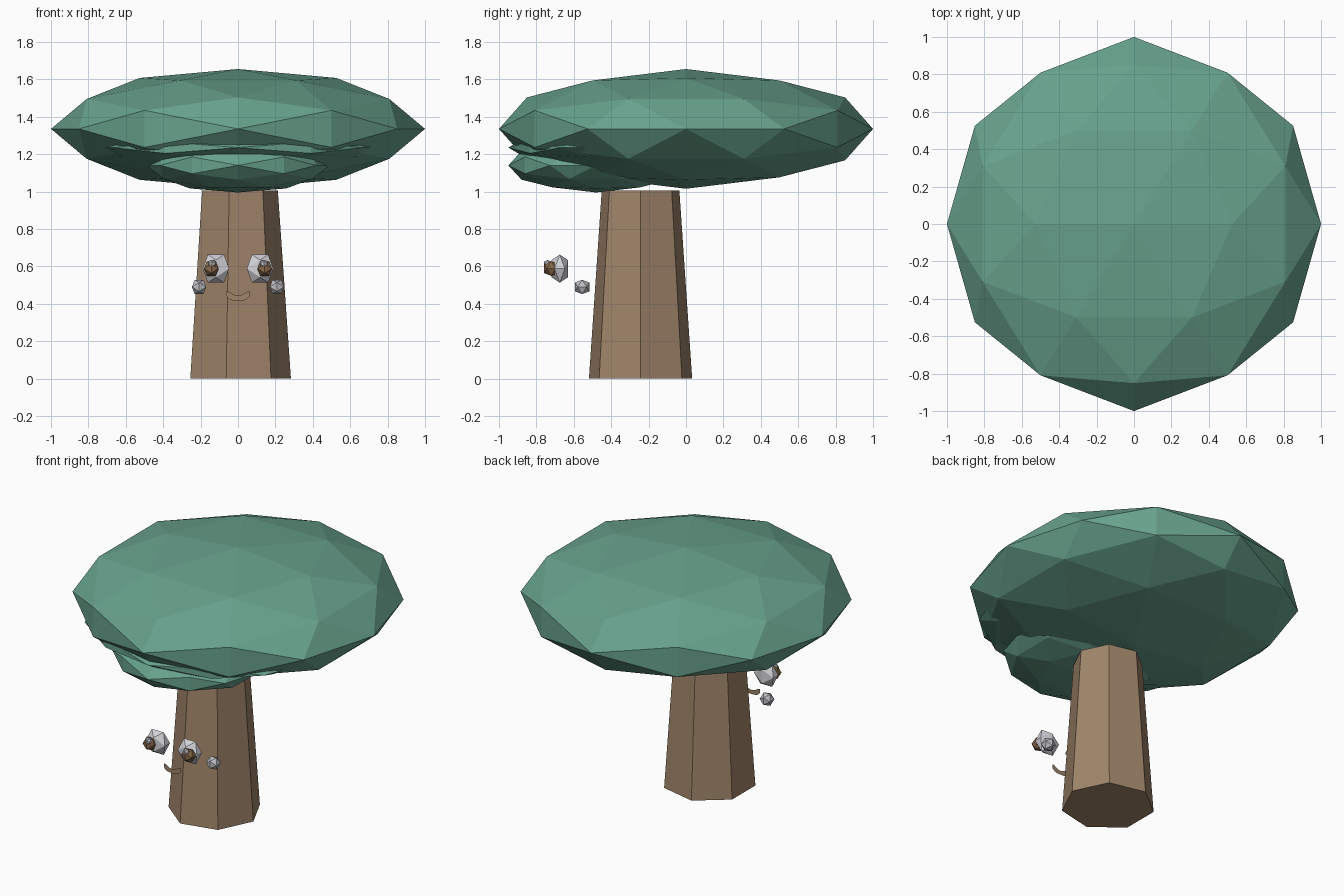
import bpy, bmesh, math
from mathutils import Vector

if "Cube" in bpy.data.objects:
    bpy.data.objects.remove(bpy.data.objects["Cube"])


def material(name, r, g, b):
    """Flat colour given as 0-255 sRGB, stored as linear."""
    lin = [((c / 255 + 0.055) / 1.055) ** 2.4 for c in (r, g, b)]
    m = bpy.data.materials.new(name)
    m.diffuse_color = (*lin, 1)
    m.use_nodes = True
    m.node_tree.nodes["Principled BSDF"].inputs["Base Color"].default_value = m.diffuse_color
    return m


LEAF = material("leaf_green", 104, 162, 141)
BARK = material("bark_brown", 160, 133, 106)
WHITE = material("eye_white", 212, 212, 217)
GREY = material("pale_grey", 190, 190, 196)
PUPIL = material("pupil_brown", 136, 104, 74)


def finish(name, bm, mat, location):
    bmesh.ops.recalc_face_normals(bm, faces=bm.faces)
    mesh = bpy.data.meshes.new(name)
    bm.to_mesh(mesh)
    bm.free()
    mesh.materials.append(mat)
    ob = bpy.data.objects.new(name, mesh)
    ob.location = location
    bpy.context.collection.objects.link(ob)
    return ob


def gem(name, mat, location, radii, detail=0):
    """Icosahedron with an edge running along x at the top, optionally split once."""
    a, b = 0.5257, 0.8507
    pts = []
    for s in (-1, 1):
        for t in (-1, 1):
            pts += [Vector((s * a, 0, t * b)), Vector((0, s * b, t * a)),
                    Vector((s * b, t * a, 0))]
    if detail:
        pts += [(p + q).normalized() for i, p in enumerate(pts)
                for q in pts[:i] if (p - q).length < 1.1]
    bm = bmesh.new()
    for p in pts:
        bm.verts.new([c * r for c, r in zip(p, radii)])
    bmesh.ops.convex_hull(bm, input=bm.verts)
    return finish(name, bm, mat, location)


# Foliage: broad cap and two flatter clumps under its front
gem("canopy", LEAF, (0, 0, 1.335), (1, 1, 0.32), 1)
gem("upper_front_clump", LEAF, (0, -0.35, 1.235), (0.78, 0.6, 0.1), 1)
gem("lower_front_clump", LEAF, (0, -0.48, 1.14), (0.49, 0.47, 0.145), 1)

# Tapered seven-sided trunk
bm = bmesh.new()
rings = []
for radius, z in ((0.283, 0), (0.213, 1.005)):
    rings.append([bm.verts.new((radius * math.cos(k * math.tau / 7),
                                radius * math.sin(k * math.tau / 7), z)) for k in range(7)])
low, high = rings
for k in range(7):
    n = (k + 1) % 7
    bm.faces.new((low[k], low[n], high[n], high[k]))
bm.faces.new(low[::-1])
bm.faces.new(high)
finish("trunk", bm, BARK, (0, -0.243, 0))

# Eyes, pupils, glints and cheeks on both sides
for side, s in (("left", -1), ("right", 1)):
    gem(side + "_eye", WHITE, (s * 0.118, -0.675, 0.588), (0.083, 0.052, 0.088))
    gem(side + "_pupil", PUPIL, (s * 0.143, -0.72, 0.588), (0.046, 0.046, 0.046))
    gem(side + "_glint", GREY, (s * 0.138, -0.74, 0.613), (0.024, 0.024, 0.024))
    gem(side + "_cheek", GREY, (s * 0.208, -0.555, 0.49), (0.045, 0.045, 0.045))

# Smile: thin flat crescent
bm = bmesh.new()
top, bottom = [], []
for k in range(9):
    t = k / 4 - 1
    top.append(bm.verts.new((0.063 * t, 0, 0.444 + 0.022 * min(1, 1.6 * t * t))))
    bottom.append(bm.verts.new((0.063 * t, 0, 0.417 + 0.024 * t ** 4)))
for k in range(8):
    bm.faces.new((bottom[k], bottom[k + 1], top[k + 1], top[k]))
finish("smile", bm, BARK, (0, -0.69, 0))
